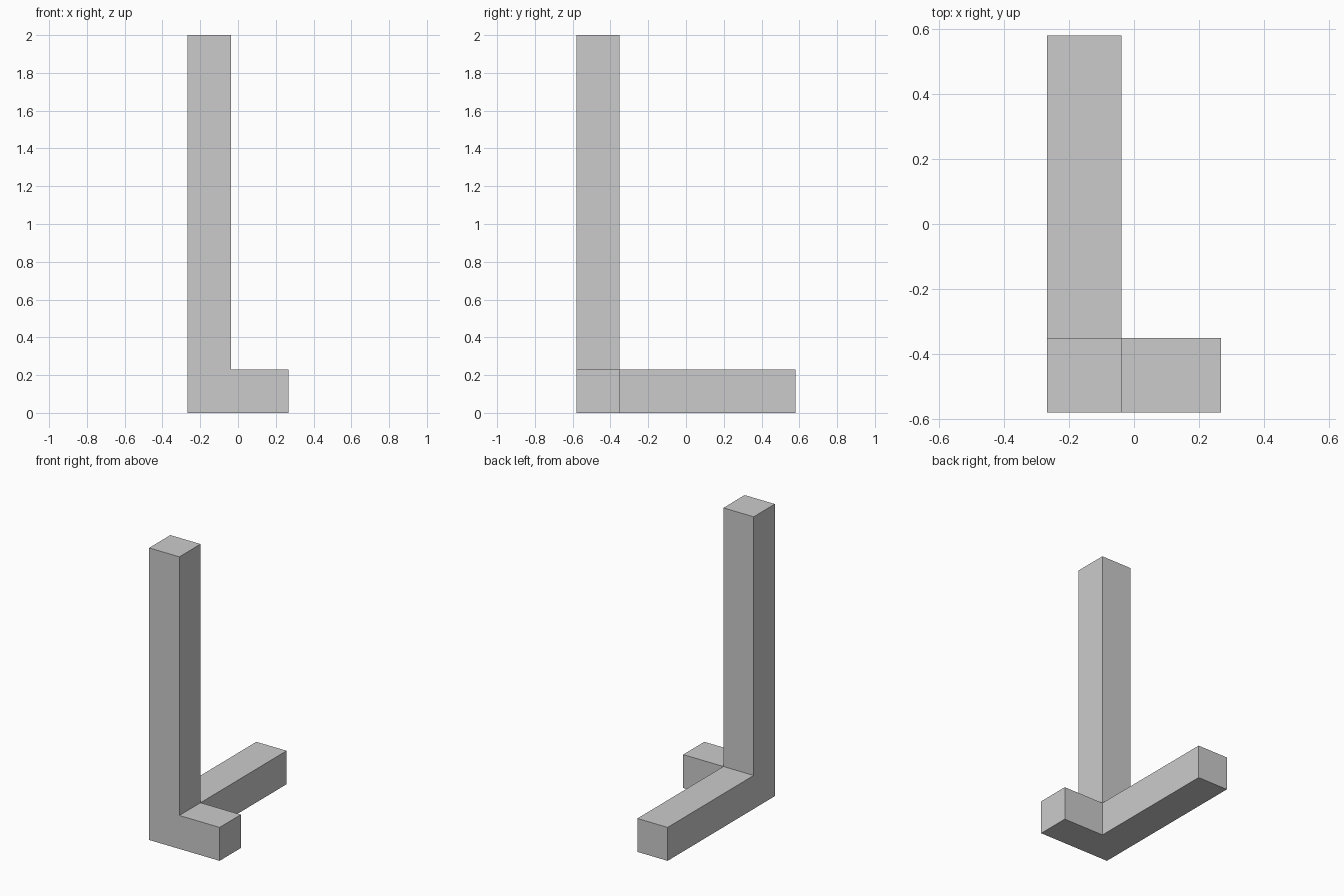
import bpy, bmesh
from mathutils import Vector

if "Cube" in bpy.data.objects:
    bpy.data.objects.remove(bpy.data.objects["Cube"])

T = 0.229                              # square bar thickness
CORNER = Vector((-0.267, -0.58, 0.0))  # outer corner where the three bars meet
REACH = Vector((0.534, 1.16, 2.0))     # full length of each bar from that corner

# Corner block
bm = bmesh.new()
bmesh.ops.create_cube(bm, size=T)
bmesh.ops.translate(bm, verts=bm.verts, vec=CORNER + Vector((T, T, T)) / 2)

# Short foot (+x), long foot (+y) and upright post (+z), extruded from the block
bm.normal_update()
starts = [next(f for f in bm.faces if f.normal[a] > 0.9) for a in range(3)]
for axis, face in enumerate(starts):
    new = bmesh.ops.extrude_discrete_faces(bm, faces=[face])["faces"][0]
    offset = Vector((0, 0, 0))
    offset[axis] = REACH[axis] - T
    bmesh.ops.translate(bm, verts=new.verts, vec=offset)

# Merge coplanar faces into clean flat sides
bmesh.ops.dissolve_limit(bm, angle_limit=0.01, verts=bm.verts, edges=bm.edges)
bmesh.ops.recalc_face_normals(bm, faces=bm.faces)

mesh = bpy.data.meshes.new("three_way_bracket")
bm.to_mesh(mesh)
bm.free()
bpy.context.collection.objects.link(bpy.data.objects.new("three_way_bracket", mesh))
